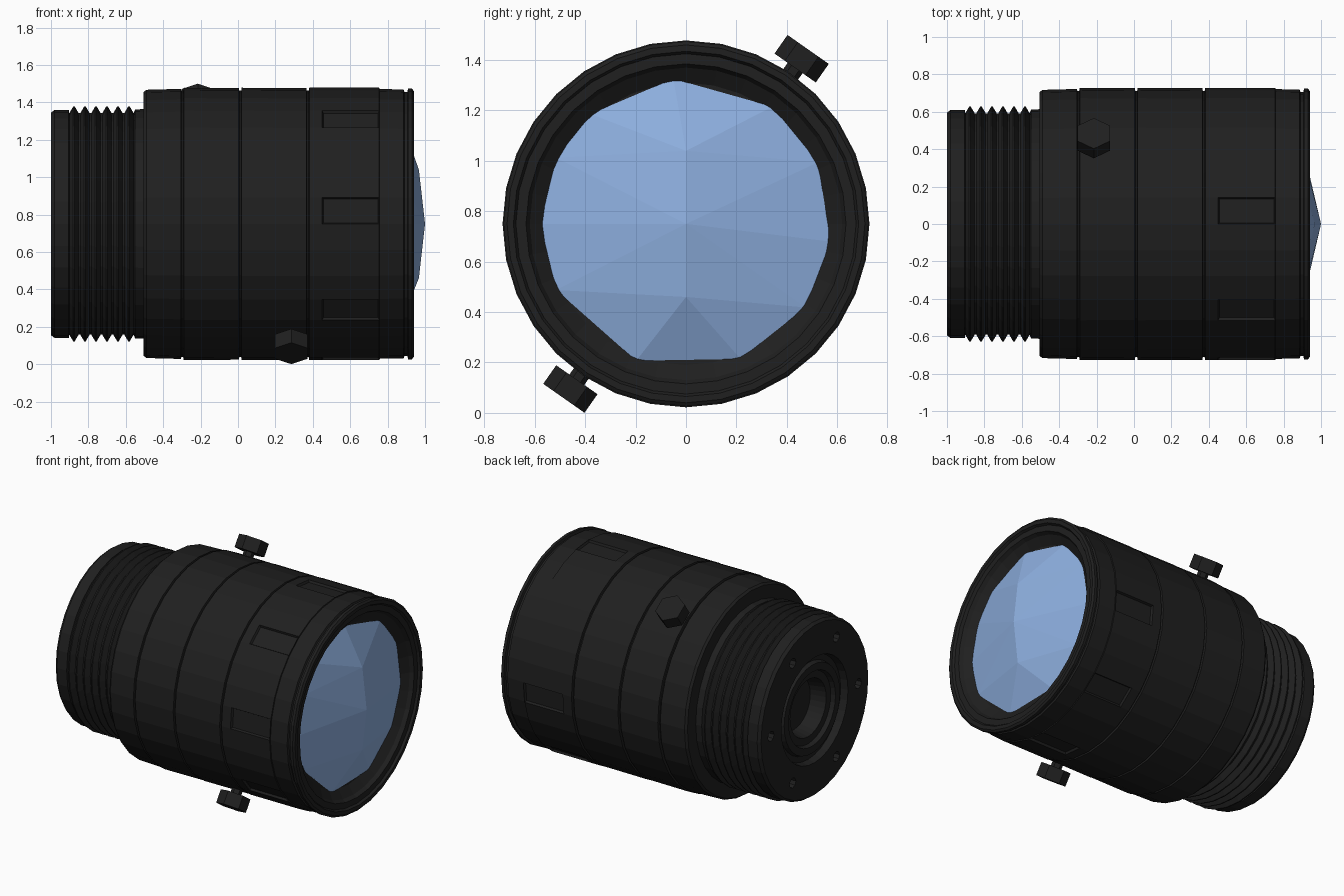
import bpy, bmesh
from math import sin, cos, pi, radians
from mathutils import Matrix, Vector

if "Cube" in bpy.data.objects:
    bpy.data.objects.remove(bpy.data.objects["Cube"])

CZ = 0.75      # height of the optical axis
SIDES = 32


def material(name, rgb):
    m = bpy.data.materials.new(name)
    m.diffuse_color = (*rgb, 1)
    m.use_nodes = True
    m.node_tree.nodes["Principled BSDF"].inputs["Base Color"].default_value = m.diffuse_color
    return m


BLACK = material("black_metal", (0.014, 0.014, 0.014))
BLUE = material("blue_glass", (0.27, 0.43, 0.74))


def finish(bm, name, mat):
    bmesh.ops.recalc_face_normals(bm, faces=bm.faces[:])
    me = bpy.data.meshes.new(name)
    bm.to_mesh(me)
    bm.free()
    me.materials.append(mat)
    ob = bpy.data.objects.new(name, me)
    bpy.context.collection.objects.link(ob)
    return ob


def lathe(profile, sides=SIDES):
    """Revolve (x, radius) points round the optical axis; capped at both ends."""
    bm = bmesh.new()
    rings = [[bm.verts.new((x, r * cos(2 * pi * i / sides), CZ + r * sin(2 * pi * i / sides)))
              for i in range(sides)] for x, r in profile]
    bands = []
    for a, b in zip(rings, rings[1:]):
        bands.append([bm.faces.new((a[i], a[(i + 1) % sides], b[(i + 1) % sides], b[i]))
                      for i in range(sides)])
    bm.faces.new(rings[0])
    bm.faces.new(rings[-1])
    return bm, bands


# Rear mount: stepped back face, then thread, then neck
profile = [(-0.84, 0.18), (-0.95, 0.20), (-0.95, 0.25), (-0.98, 0.26), (-0.98, 0.31),
           (-0.95, 0.32), (-0.95, 0.36), (-1.0, 0.37), (-1.0, 0.595), (-0.98, 0.61), (-0.905, 0.61)]
for k in range(6):
    x = -0.877 + 0.0588 * k
    profile += [(x - 0.025, 0.592), (x - 0.004, 0.628), (x + 0.004, 0.628), (x + 0.025, 0.592)]
profile += [(-0.55, 0.612), (-0.47, 0.615)]
bm, _ = lathe(profile)
mount = finish(bm, "rear_mount", BLACK)

# Screw holes in the back face
bm = bmesh.new()
for k in range(6):
    a = k * pi / 3
    pos = Vector((-1.0, 0.485 * cos(a), CZ + 0.485 * sin(a)))
    bmesh.ops.create_cone(bm, cap_ends=True, segments=8, radius1=0.035, radius2=0.035, depth=0.08,
                          matrix=Matrix.Translation(pos) @ Matrix.Rotation(pi / 2, 4, 'Y'))
cutter = finish(bm, "screw_hole_cutter", BLACK)
cutter.hide_render = True
cutter.hide_viewport = True
mod = mount.modifiers.new("holes", 'BOOLEAN')
mod.operation = 'DIFFERENCE'
mod.solver = 'EXACT'
mod.object = cutter

# Main barrel with ring grooves, front rim and lens seat
profile = [(-0.505, 0.58), (-0.505, 0.705), (-0.49, 0.717), (-0.305, 0.722)]
for x in (-0.298, 0.012, 0.373):
    profile += [(x - 0.008, 0.726), (x - 0.005, 0.712), (x + 0.005, 0.712), (x + 0.008, 0.728)]
grip_band = len(profile)
profile += [(0.45, 0.728), (0.755, 0.728), (0.757, 0.721), (0.885, 0.719), (0.89, 0.706),
            (0.905, 0.706), (0.91, 0.724), (0.93, 0.724), (0.94, 0.71), (0.94, 0.685),
            (0.925, 0.675), (0.925, 0.635), (0.90, 0.62), (0.86, 0.56)]
bm, bands = lathe(profile)
# recessed grip slots around the focus ring
for i in range(3, SIDES, 4):
    bmesh.ops.inset_region(bm, faces=[bands[grip_band][i]], thickness=0.01, depth=-0.015)
finish(bm, "main_barrel", BLACK)

# Front glass: coarse faceted dome
bm = bmesh.new()
for deg in (95, 53.6, 25, -7, -35, -68, -110, -153, 180, 153, 131):
    a = radians(deg)
    bm.verts.new((0.865, 0.578 * cos(a), CZ + 0.578 * sin(a)))
for x, z in ((0.967, 0.29), (0.967, -0.29), (1.0, 0)):
    bm.verts.new((x, 0, CZ + z))
bmesh.ops.convex_hull(bm, input=bm.verts[:])
finish(bm, "front_glass", BLUE)

# Two hexagonal thumb screws on opposite sides
for name, x, deg in (("upper_thumb_screw", -0.215, -35), ("lower_thumb_screw", 0.285, 145)):
    base = Matrix.Translation((x, 0, CZ)) @ Matrix.Rotation(radians(deg), 4, 'X')
    bm = bmesh.new()
    for r, depth, centre in ((0.1, 0.09, 0.80), (0.036, 0.12, 0.72)):
        bmesh.ops.create_cone(bm, cap_ends=True, segments=6, radius1=r, radius2=r, depth=depth,
                              matrix=base @ Matrix.Translation((0, 0, centre)))
    finish(bm, name, BLACK)
